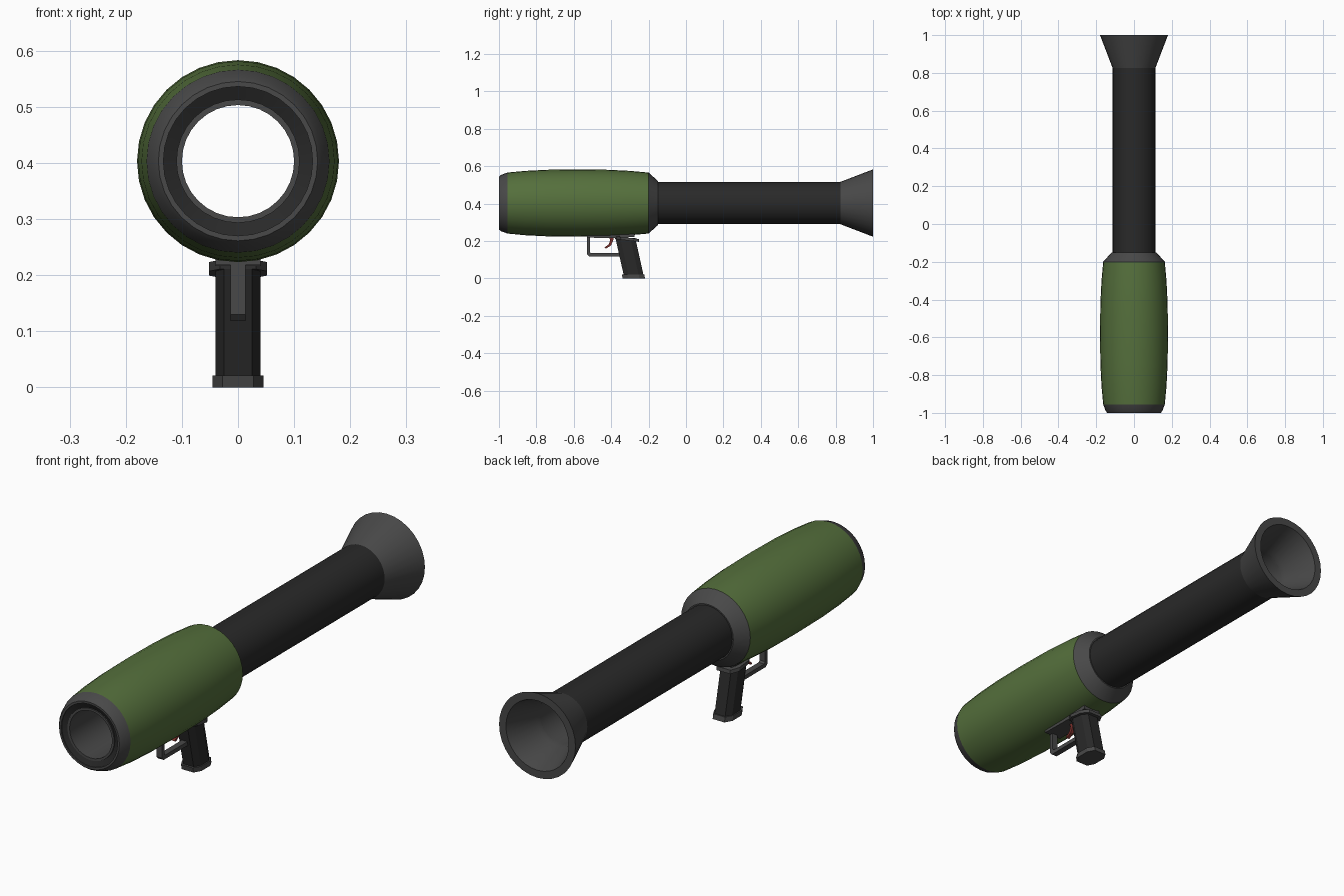
import bpy, bmesh, math

if "Cube" in bpy.data.objects:
    bpy.data.objects.remove(bpy.data.objects["Cube"])

AXIS_Z = 0.403
SIDES = 32


def material(name, rgb):
    m = bpy.data.materials.new(name)
    m.diffuse_color = (*rgb, 1)
    m.use_nodes = True
    m.node_tree.nodes["Principled BSDF"].inputs["Base Color"].default_value = m.diffuse_color
    return m


GREEN = material("green", (0.09, 0.16, 0.045))
DARK = material("dark", (0.022, 0.022, 0.022))
GREY = material("dark_grey", (0.065, 0.065, 0.065))
RED = material("red", (0.2, 0.03, 0.025))


def finish(name, bm, mat, angle=30):
    bmesh.ops.recalc_face_normals(bm, faces=bm.faces)
    me = bpy.data.meshes.new(name)
    bm.to_mesh(me)
    bm.free()
    me.materials.append(mat)
    ob = bpy.data.objects.new(name, me)
    bpy.context.collection.objects.link(ob)
    bpy.ops.object.select_all(action='DESELECT')
    ob.select_set(True)
    bpy.context.view_layer.objects.active = ob
    bpy.ops.object.shade_smooth_by_angle(angle=math.radians(angle))
    return ob


def bridge(bm, rings, closed=False):
    n = len(rings[0])
    pairs = list(zip(rings, rings[1:])) + ([(rings[-1], rings[0])] if closed else [])
    for a, b in pairs:
        for i in range(n):
            j = (i + 1) % n
            bm.faces.new((a[i], a[j], b[j], b[i]))


def lathe(name, profile, mat):
    """Spin a closed (y, radius) profile around the launcher axis."""
    bm = bmesh.new()
    angles = [2 * math.pi * i / SIDES for i in range(SIDES)]
    rings = [[bm.verts.new((r * math.cos(a), y, AXIS_Z + r * math.sin(a))) for a in angles]
             for y, r in profile]
    bridge(bm, rings, closed=True)
    return finish(name, bm, mat)


def loft(name, sections, mat, tilt=0.0):
    """Chamfered sections (y, z, half x, half y); tilt lowers the rear edge."""
    shape = [(1, .5), (.62, 1), (-.62, 1), (-1, .5), (-1, -.5), (-.62, -1), (.62, -1), (1, -.5)]
    bm = bmesh.new()
    rings = [[bm.verts.new((u * hx, y + v * hy, z - v * hy * tilt)) for u, v in shape]
             for y, z, hx, hy in sections]
    bridge(bm, rings)
    bm.faces.new(rings[0])
    bm.faces.new(rings[-1])
    return finish(name, bm, mat)


def extrude_x(name, outline, half, mat):
    """Extrude a (y, z) outline symmetrically across x."""
    bm = bmesh.new()
    rings = [[bm.verts.new((x, y, z)) for y, z in outline] for x in (-half, half)]
    bridge(bm, rings)
    bm.faces.new(rings[0])
    bm.faces.new(rings[1])
    return finish(name, bm, mat)


# Barrel: dark outer tube, grey bore lining
lathe("barrel", [(-0.18, 0.113), (0.84, 0.113), (0.84, 0.105), (-0.18, 0.105)], DARK)
lathe("bore", [(-0.99, 0.11), (0.84, 0.11), (0.84, 0.10), (-0.99, 0.10)], GREY)

# Flared rear nozzle
lathe("rear_flare", [(0.825, 0.113), (1.0, 0.18), (1.0, 0.148), (0.86, 0.10), (0.825, 0.10)], GREY)

# Bulged green housing
bulge = [(-0.955, 0.163), (-0.86, 0.172), (-0.74, 0.178), (-0.58, 0.18),
         (-0.42, 0.178), (-0.30, 0.172), (-0.20, 0.163)]
lathe("housing", bulge + [(-0.20, 0.11), (-0.955, 0.11)], GREEN)

# Grey end caps and dark muzzle ring
lathe("front_cap", [(-0.955, 0.163), (-0.99, 0.150), (-1.0, 0.142), (-1.0, 0.133),
                    (-0.955, 0.133)], GREY)
lathe("muzzle_ring", [(-0.995, 0.133), (-0.985, 0.11), (-0.955, 0.11), (-0.955, 0.133)], DARK)
lathe("rear_cap", [(-0.20, 0.163), (-0.15, 0.118), (-0.15, 0.11), (-0.20, 0.11)], GREY)

# Mount under the housing
extrude_x("grip_mount", [(-0.53, 0.245), (-0.53, 0.218), (-0.38, 0.216),
                         (-0.275, 0.222), (-0.275, 0.245)], 0.04, GREY)

# Raked grip with base plate and collar
loft("grip", [(-0.280, 0.018, 0.04, 0.053), (-0.324, 0.215, 0.04, 0.053)], DARK)
loft("grip_base", [(-0.279, 0.0, 0.045, 0.060), (-0.283, 0.021, 0.045, 0.060)], GREY)
loft("grip_collar", [(-0.314, 0.203, 0.052, 0.064), (-0.320, 0.219, 0.052, 0.068)], GREY, 0.12)

# Trigger guard strap
extrude_x("trigger_guard", [(-0.53, 0.23), (-0.53, 0.130), (-0.518, 0.118), (-0.33, 0.118),
                            (-0.33, 0.135), (-0.507, 0.135), (-0.514, 0.142), (-0.514, 0.23)],
          0.013, GREY)

# Curved red trigger
extrude_x("trigger", [(-0.415, 0.225), (-0.405, 0.205), (-0.412, 0.183), (-0.436, 0.165),
                      (-0.428, 0.160), (-0.402, 0.175), (-0.390, 0.200), (-0.385, 0.225)],
          0.007, RED)
